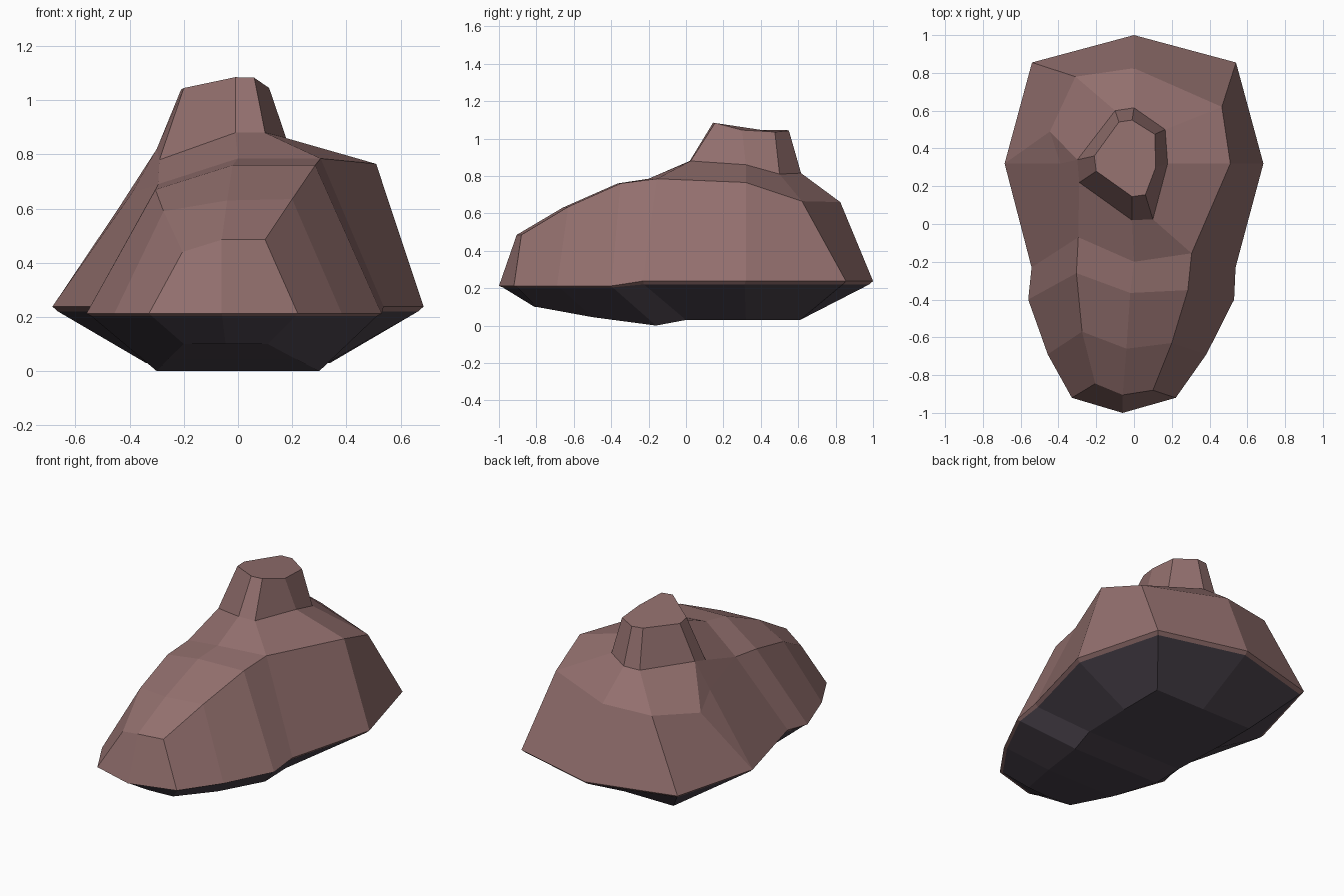
import bpy, bmesh

if "Cube" in bpy.data.objects:
    bpy.data.objects.remove(bpy.data.objects["Cube"])

def material(name, rgb):
    m = bpy.data.materials.new(name)
    m.diffuse_color = (*rgb, 1)
    m.use_nodes = True
    m.node_tree.nodes["Principled BSDF"].inputs["Base Color"].default_value = m.diffuse_color
    return m

def mirrored_ring(half):
    """Back centre -> right side -> front centre -> left side, nose leaning to -x."""
    full = half + [(-x, y, z) for x, y, z in half[-2:0:-1]]
    return [(x - 0.075 * max(0, -0.2 - y), y, z) for x, y, z in full]

bm = bmesh.new()

def add(points):
    return [bm.verts.new(p) for p in points]

def face(verts, mat=0):
    verts = list(dict.fromkeys(verts))      # drop repeated corners
    if len(verts) > 2:
        bm.faces.new(verts).material_index = mat

def bridge(a, b, mat=0):
    n = len(a)
    for i in range(n):
        j = (i + 1) % n
        face((a[i], a[j], b[j], b[i]), mat)

# Rim: widest outline, slightly lower towards the front
outline = [(0, 1.0), (0.54, 0.855), (0.685, 0.32), (0.54, -0.23),
           (0.545, -0.4), (0.42, -0.69), (0.275, -0.92), (0, -1.0)]
rim_half = [(x, y, 0.238 if y > -0.3 else 0.212) for x, y in outline]
rim = add(mirrored_ring(rim_half))

# Thin lip under the rim
lip = add(mirrored_ring([(x * 0.97, y * 0.98, z - (0.018 if y > -0.3 else 0.008))
                         for x, y, z in rim_half]))
bridge(rim, lip)

# Dark keel
keel = add(mirrored_ring([(0, 0.61, 0.03), (0.34, 0.61, 0.03), (0.34, 0.32, 0.03),
                          (0.33, 0, 0.03), (0.30, -0.16, 0), (0.235, -0.5, 0.045),
                          (0.155, -0.8, 0.1), (0, -0.81, 0.1)]))
bridge(lip, keel, 1)
for i in range(7):
    face((keel[i], keel[i + 1], keel[13 - i], keel[-i]), 1)

# Uneven shoulder: one extra corner on the left flank
shoulder = add([(0, 0.825, 0.66), (0.465, 0.62, 0.665), (0.51, 0.32, 0.765),
                (0.305, -0.155, 0.785), (0.285, -0.35, 0.76), (0.2, -0.63, 0.635),
                (0.1, -0.88, 0.485), (-0.06, -0.905, 0.485), (-0.205, -0.845, 0.44),
                (-0.275, -0.57, 0.59), (-0.305, -0.26, 0.67), (-0.295, -0.07, 0.69),
                (-0.39, 0.32, 0.66), (-0.445, 0.49, 0.595), (-0.31, 0.78, 0.65)])
bridge(rim[:13] + rim[12:], shoulder)

# Sloping front deck, row by row across the ridge
ridge = [shoulder[7]] + add([(-0.04, -0.66, 0.63), (-0.02, -0.365, 0.76), (0, -0.2, 0.785)])
for i in range(3):
    r, l = 6 - i, 8 + i
    face((shoulder[r], ridge[i], ridge[i + 1], shoulder[r - 1]))
    face((shoulder[l], ridge[i], ridge[i + 1], shoulder[l + 1]))

# Leaning stub on top
foot = add([(-0.01, 0.02, 0.88), (0.1, 0.025, 0.88), (0.178, 0.32, 0.86),
            (0.165, 0.5, 0.81), (0, 0.615, 0.815), (-0.1, 0.6, 0.81),
            (-0.3, 0.34, 0.82), (-0.29, 0.22, 0.78)])
tip = add([(-0.01, 0.145, 1.085), (0.06, 0.155, 1.083), (0.115, 0.3, 1.045),
           (0.11, 0.475, 1.035), (-0.01, 0.55, 1.042), (-0.08, 0.54, 1.045),
           (-0.21, 0.36, 1.04), (-0.2, 0.28, 1.045)])
collar = [ridge[3]] + [shoulder[i] for i in (3, 2, 1, 0, 14, 13, 12, 11)]
bridge(collar, foot[:7] + foot[6:])
bridge(foot, tip)
face(tip)

bmesh.ops.recalc_face_normals(bm, faces=bm.faces)
mesh = bpy.data.meshes.new("rock_body")
bm.to_mesh(mesh)
bm.free()
mesh.materials.append(material("dusty brown", (0.29, 0.16, 0.155)))
mesh.materials.append(material("dark slate", (0.075, 0.06, 0.078)))
bpy.context.collection.objects.link(bpy.data.objects.new("rock_body", mesh))
